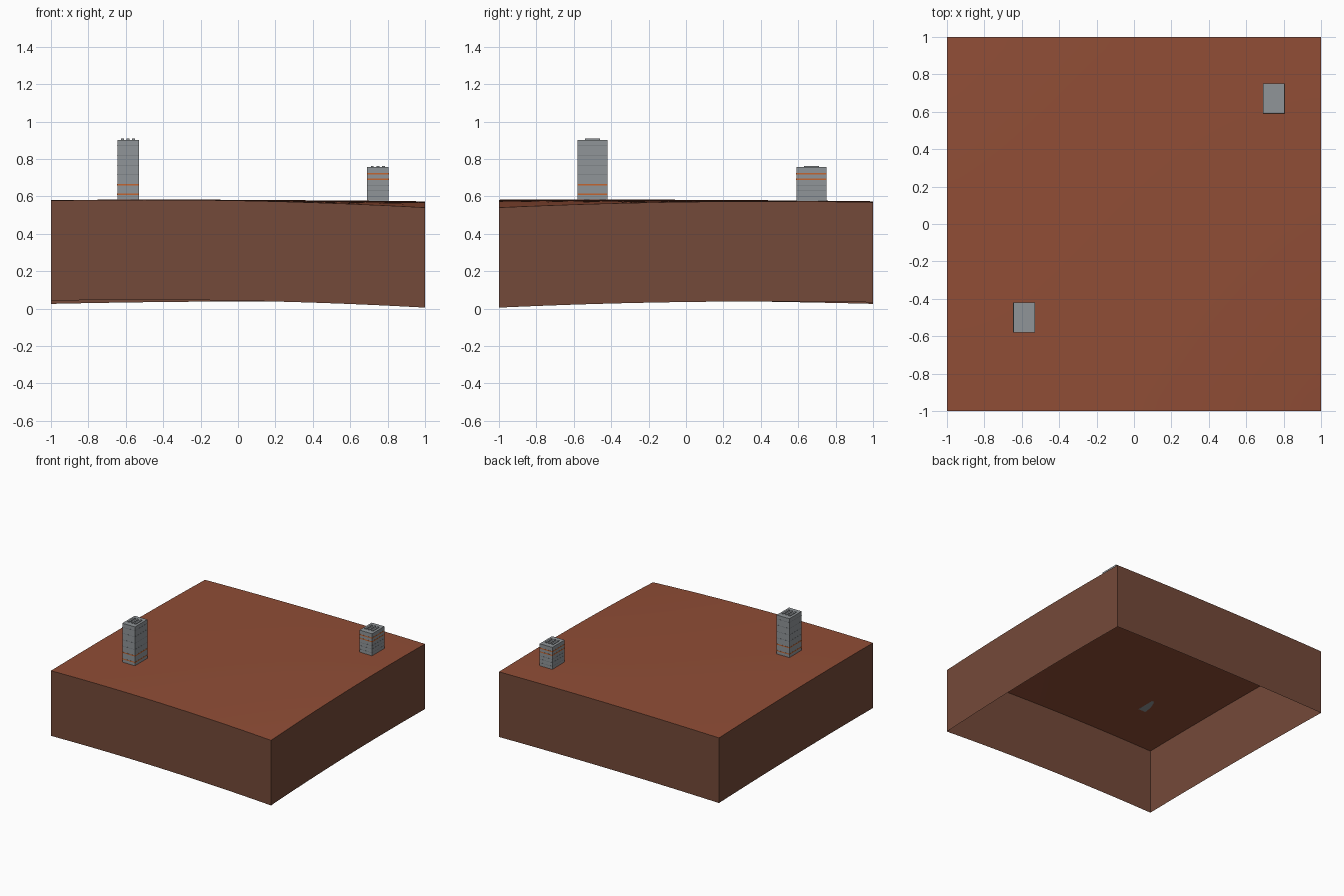
import bpy, bmesh

cube = bpy.data.objects.get("Cube")
if cube:
    bpy.data.objects.remove(cube, do_unlink=True)


def material(name, rgb):
    m = bpy.data.materials.new(name)
    m.use_nodes = True
    m.diffuse_color = (*rgb, 1)
    m.node_tree.nodes["Principled BSDF"].inputs["Base Color"].default_value = (*rgb, 1)
    return m


CLAY = material("clay", (0.28, 0.075, 0.037))
SOIL = material("soil", (0.175, 0.068, 0.041))
CONCRETE = material("concrete", (0.28, 0.30, 0.315))
JOINT = material("joint_grey", (0.17, 0.185, 0.2))
ORANGE = material("orange", (0.55, 0.13, 0.03))

# Ground heights at the corners, edge middles and centre (rows run front to back)
HEIGHTS = ((0.577, 0.577, 0.54), (0.577, 0.581, 0.57), (0.56, 0.573, 0.568))
SKIRT_DEPTH = 0.535


def weights(t):
    return t * (t - 1) / 2, 1 - t * t, t * (t + 1) / 2


def ground(x, y):
    return sum(wy * wx * h for wy, row in zip(weights(y), HEIGHTS)
               for wx, h in zip(weights(x), row))


def finish(name, bm, mat):
    mesh = bpy.data.meshes.new(name)
    bm.to_mesh(mesh)
    bm.free()
    mesh.materials.append(mat)
    obj = bpy.data.objects.new(name, mesh)
    bpy.context.collection.objects.link(obj)
    return obj


def terrain_sheet():
    bm = bmesh.new()
    bmesh.ops.create_grid(bm, x_segments=32, y_segments=32, size=1)
    for v in bm.verts:
        v.co.z = ground(v.co.x, v.co.y)
    return bm


# Gently rolling ground
bm = terrain_sheet()
for f in bm.faces:
    f.smooth = True
finish("ground", bm, CLAY)

# Open-bottomed skirt that follows the ground's edge
bm = terrain_sheet()
top_faces = bm.faces[:]
rim = [e for e in bm.edges if e.is_boundary]
result = bmesh.ops.extrude_edge_only(bm, edges=rim)
for v in result["geom"]:
    if isinstance(v, bmesh.types.BMVert):
        v.co.z -= SKIRT_DEPTH
bmesh.ops.delete(bm, geom=top_faces, context="FACES")
bmesh.ops.recalc_face_normals(bm, faces=bm.faces[:])
finish("ground_skirt", bm, SOIL)


def box(name, x, y, z0, z1, wide, deep, mat):
    bm = bmesh.new()
    bmesh.ops.create_cube(bm, size=1)
    for v in bm.verts:
        v.co.x = x + v.co.x * wide
        v.co.y = y + v.co.y * deep
        v.co.z = z0 if v.co.z < 0 else z1
    return finish(name, bm, mat)


def tower(name, x, y, top, joints, bands):
    wide, deep = 0.115, 0.16
    box(name + "_body", x, y, ground(x, y), top, wide, deep, CONCRETE)
    # Floor joints and painted bands wrap the body
    for z in joints:
        box(name + "_joint", x, y, z - 0.0015, z + 0.0015,
            wide + 0.001, deep + 0.001, JOINT)
    for z in bands:
        box(name + "_band", x, y, z - 0.004, z + 0.004,
            wide + 0.002, deep + 0.002, ORANGE)
    # Low roof slats
    for i in (-1, 0, 1):
        box(name + "_roof_slat", x + i * 0.03, y, top, top + 0.006,
            0.015, 0.08, CONCRETE)


tower("tall_tower", -0.588, -0.5, 0.902, (0.715, 0.767, 0.82, 0.87), (0.61, 0.663))
tower("short_tower", 0.748, 0.67, 0.756, (0.6, 0.63, 0.657), (0.69, 0.72))
